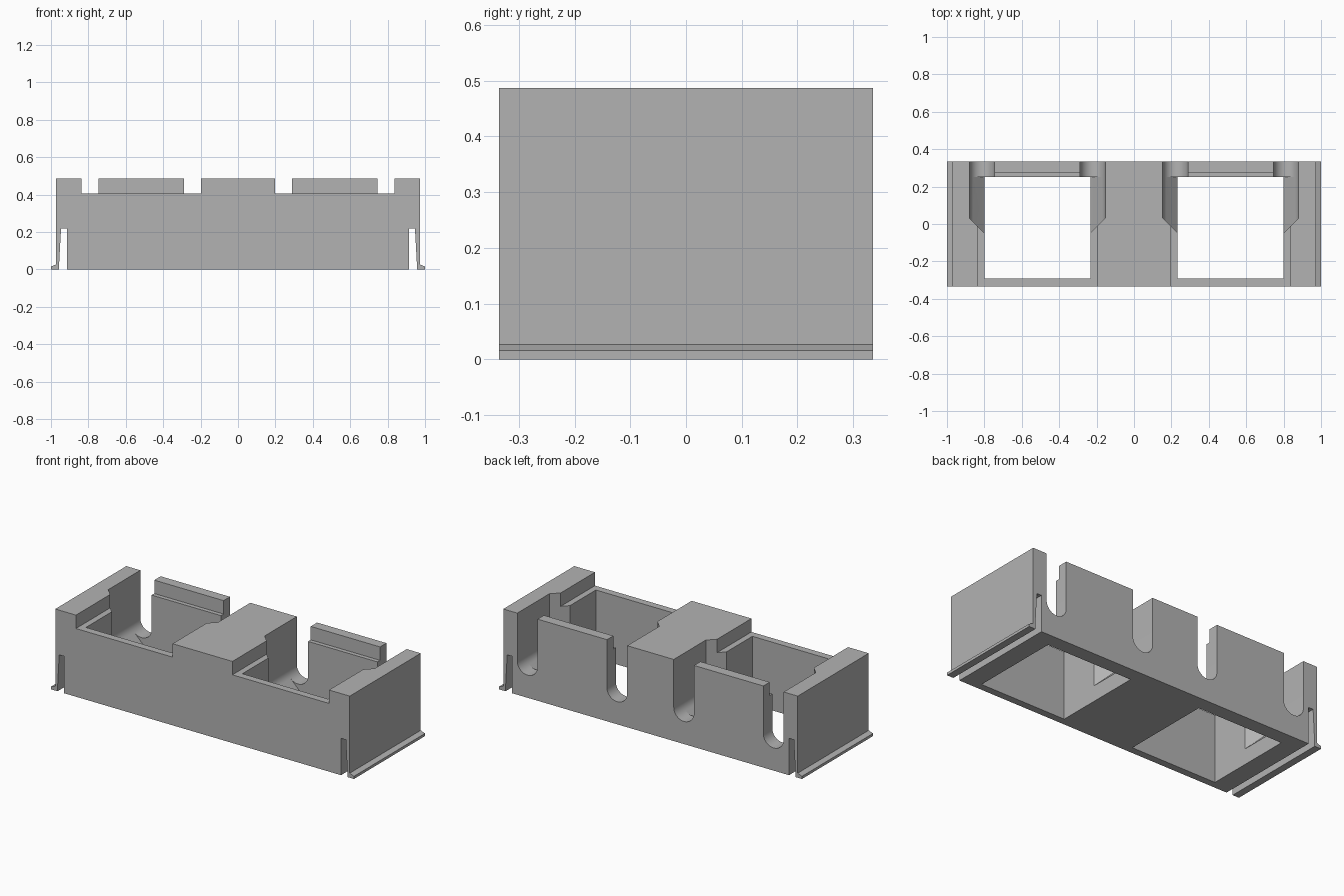
import bpy, bmesh, math

if "Cube" in bpy.data.objects:
    bpy.data.objects.remove(bpy.data.objects["Cube"], do_unlink=True)

WIDTH, DEPTH, HEIGHT = 0.972, 0.335, 0.487     # half width, half depth, height
CENTRE = 0.5165                                # middle of each bay
POCKET = 0.283                                 # half width of each pocket
SLOT_X, SLOT_Z, SLOT_R = 0.296, 0.202, 0.067   # slot offset from bay middle
LEDGE = 0.407
TOP = 0.6

grey = bpy.data.materials.new("plain grey")
grey.use_nodes = True
grey.diffuse_color = (0.45, 0.45, 0.45, 1)
grey.node_tree.nodes["Principled BSDF"].inputs["Base Color"].default_value = (0.45, 0.45, 0.45, 1)


def prism(name, outline, front, back):
    """Extrude an x-z outline along y; front may be a function of x."""
    start = front if callable(front) else (lambda x: front)
    bm = bmesh.new()
    near = [bm.verts.new((x, start(x), z)) for x, z in outline]
    far = [bm.verts.new((x, back, z)) for x, z in outline]
    bm.faces.new(near)
    bm.faces.new(far[::-1])
    n = len(outline)
    for i in range(n):
        j = (i + 1) % n
        bm.faces.new((near[i], far[i], far[j], near[j]))
    bmesh.ops.recalc_face_normals(bm, faces=bm.faces)
    mesh = bpy.data.meshes.new(name)
    bm.to_mesh(mesh)
    bm.free()
    ob = bpy.data.objects.new(name, mesh)
    bpy.context.collection.objects.link(ob)
    mesh.materials.append(grey)
    return ob


def rect(x0, x1, z0, z1):
    return [(x0, z0), (x1, z0), (x1, z1), (x0, z1)]


def arc(cx, side, start, end, steps):
    """Arc under a slot; angles run from the outer wall towards the pocket."""
    points = []
    for i in range(steps + 1):
        a = math.radians(start + (end - start) * i / steps)
        points.append((cx + side * SLOT_R * math.cos(a), SLOT_Z - SLOT_R * math.sin(a)))
    return points


# Body outline with a clip leg and flared foot at each end
right_edge = [(0.915, 0), (0.915, 0.22), (0.946, 0.22), (0.957, 0.02), (0.957, 0),
              (1, 0), (1, 0.016), (WIDTH, 0.027), (WIDTH, HEIGHT)]
left_edge = [(-x, z) for x, z in reversed(right_edge)]
body = prism("divided_housing", right_edge + left_edge, -DEPTH, DEPTH)

cutters = []
for bay in (-1, 1):
    mid = bay * CENTRE
    # Lowered front rim and the ledge behind the pocket
    cutters.append(prism("rim_cutter", rect(mid - 0.319, mid + 0.319, LEDGE, TOP), -0.5, 0.275))
    # Open pocket
    cutters.append(prism("pocket_cutter", rect(mid - POCKET, mid + POCKET, -0.1, TOP), -0.292, 0.25))
    for side in (-1, 1):
        cx = mid + side * SLOT_X
        edge = mid + side * POCKET
        # Side channel with a sloping floor and slanted front end
        bend = arc(cx, side, 0, 45, 6)
        x, z = bend[-1]
        inner = edge - side * 0.03
        drop = abs(x - inner)
        channel = [(cx + side * SLOT_R, TOP)] + bend + [(inner, z - drop), (inner, TOP)]
        cutters.append(prism("channel_cutter", channel,
                             lambda px, e=edge: -0.048 + abs(px - mid) - POCKET, 0.25))
        # Round-bottomed slot through the back wall
        slot = [(cx + side * SLOT_R, TOP)] + arc(cx, side, 0, 180, 24) + [(cx - side * SLOT_R, TOP)]
        cutters.append(prism("slot_cutter", slot, 0.24, 0.5))

# Cut everything, then discard the cutters
for cutter in cutters:
    cutter.hide_render = True
    mod = body.modifiers.new("cut", "BOOLEAN")
    mod.operation = "DIFFERENCE"
    mod.solver = "EXACT"
    mod.object = cutter
bpy.context.view_layer.objects.active = body
body.select_set(True)
for mod in list(body.modifiers):
    bpy.ops.object.modifier_apply(modifier=mod.name)
for cutter in cutters:
    bpy.data.objects.remove(cutter, do_unlink=True)

# Smooth the round slots, keep the edges crisp
bpy.ops.object.select_all(action="DESELECT")
body.select_set(True)
bpy.ops.object.shade_smooth_by_angle(angle=math.radians(25))
